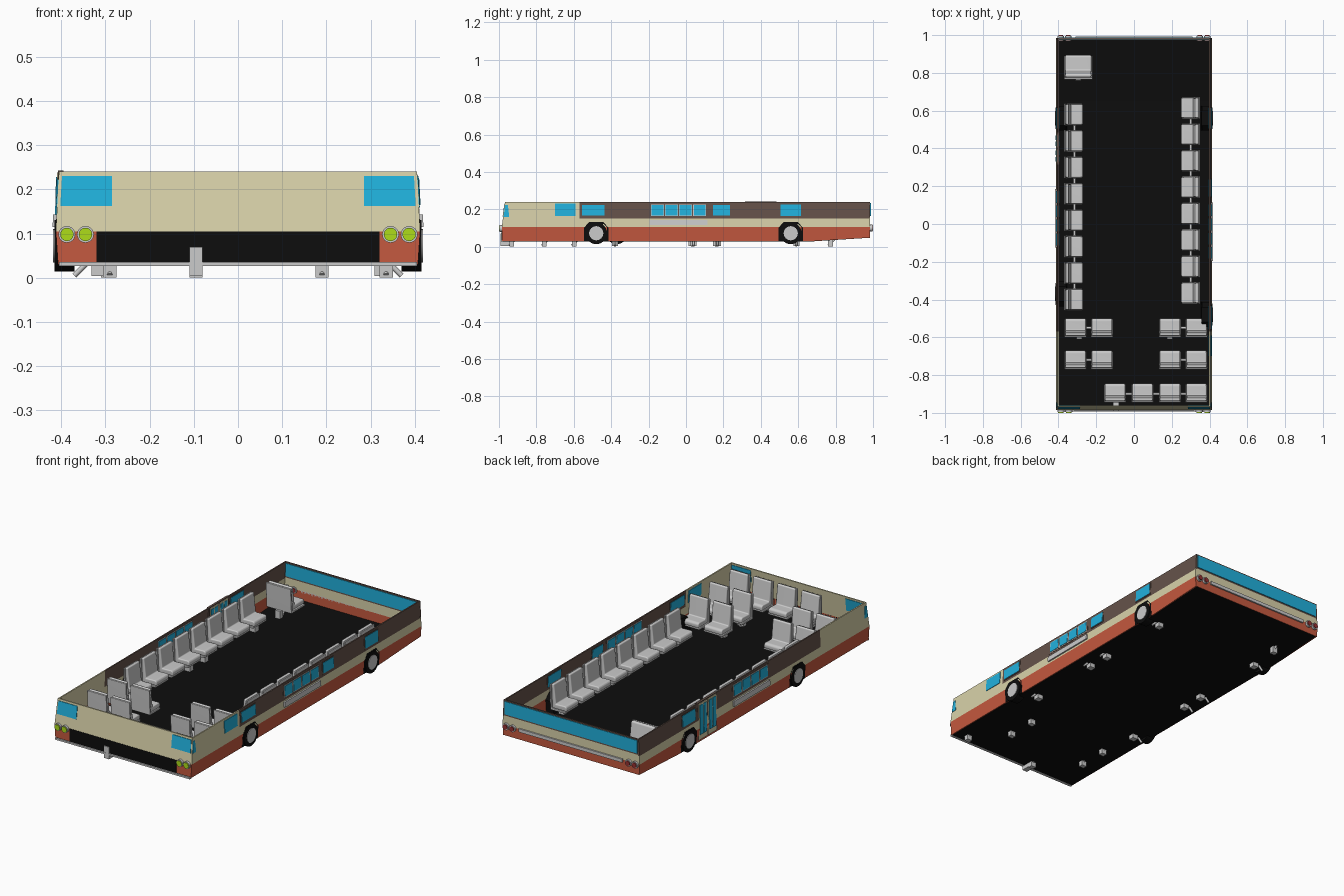
import bpy, bmesh, math
from mathutils import Vector, Matrix

if "Cube" in bpy.data.objects:
    bpy.data.objects.remove(bpy.data.objects["Cube"])


def mat(name, r, g, b):
    m = bpy.data.materials.new(name)
    m.diffuse_color = (r, g, b, 1)
    m.use_nodes = True
    m.node_tree.nodes["Principled BSDF"].inputs["Base Color"].default_value = m.diffuse_color
    return m


CREAM = mat("cream", .69, .64, .40)
RED = mat("red", .56, .10, .05)
BROWN = mat("brown", .13, .085, .068)
BLUE = mat("glass_blue", .015, .44, .72)
BLACK = mat("black", .004, .004, .004)
LIME = mat("lamp_lime", .42, .72, .01)
TAIL = mat("tail_red", .30, .03, .03)


def finish(name, bm, m=None):
    bmesh.ops.recalc_face_normals(bm, faces=bm.faces)
    me = bpy.data.meshes.new(name)
    bm.to_mesh(me)
    bm.free()
    ob = bpy.data.objects.new(name, me)
    bpy.context.collection.objects.link(ob)
    if m:
        me.materials.append(m)
    return ob


def loft(name, a, b, m=None):
    """Closed solid between two matching outlines."""
    bm = bmesh.new()
    va, vb = [bm.verts.new(p) for p in a], [bm.verts.new(p) for p in b]
    bm.faces.new(va)
    bm.faces.new(vb[::-1])
    n = len(a)
    for i in range(n):
        j = (i + 1) % n
        bm.faces.new((va[j], va[i], vb[i], vb[j]))
    return finish(name, bm, m)


def rod(name, p, q, r, m=None, n=24):
    p, q = Vector(p), Vector(q)
    bm = bmesh.new()
    rot = (q - p).to_track_quat('Z', 'Y').to_matrix().to_4x4()
    bmesh.ops.create_cone(bm, cap_ends=True, segments=n, radius1=r, radius2=r, depth=(q - p).length,
                          matrix=Matrix.Translation((p + q) / 2) @ rot)
    for f in bm.faces:
        f.smooth = len(f.verts) == 4
    for e in bm.edges:
        e.smooth = all(len(f.verts) == 4 for f in e.link_faces)
    return finish(name, bm, m)


def box(name, x0, x1, y0, y1, z0, z1, m=None):
    ring = [(x0, y0), (x1, y0), (x1, y1), (x0, y1)]
    return loft(name, [(x, y, z0) for x, y in ring], [(x, y, z1) for x, y in ring], m)


# Body surface: slightly bulged sides, raked front
def wx(z):
    return .405 + .007 * z / .105 if z < .105 else .412 - .007 * (z - .105) / .135


def fy(z):
    return -.985 + max(0, z - .105) / .135 * .018


def at(side, u, z, o):
    return {'R': (wx(z) + o, u, z), 'L': (-wx(z) - o, u, z),
            'F': (u, fy(z) - o, z), 'B': (u, .985 + o, z)}[side]


def panel(name, side, pts, m=None, out=0, inn=.007):
    return loft(name, [at(side, u, z, out) for u, z in pts], [at(side, u, z, -inn) for u, z in pts], m)


def rect(u0, u1, z0, z1):
    return [(u0, z0), (u1, z0), (u1, z1), (u0, z1)]


def window(name, side, u0, u1, z0, z1):
    panel(name + "_frame", side, rect(u0 - .005, u1 + .005, z0 - .005, z1 + .005), BROWN, .002, .009)
    panel(name, side, rect(u0, u1, z0, z1), BLUE, .004, .011)


# Floor pan with rising tail
prof = [(-.985, .027), (.65, .027), (.983, .048), (.983, .056), (.65, .036), (-.985, .036)]
loft("floor", [(-.402, y, z) for y, z in prof], [(.402, y, z) for y, z in prof], BLACK)

# Side walls, wheels, arches
for s, side in ((1, 'R'), (-1, 'L')):
    panel("lower_side", side, [(-.985, .03), (.65, .03), (.985, .048), (.985, .105), (-.985, .105)], RED)
    panel("middle_side", side, rect(-.57, .985, .105, .15), CREAM)
    panel("upper_side", side, rect(-.57, .985, .15, .24), BROWN)
    panel("front_side", side, [(-.985, .105), (-.57, .105), (-.57, .24), (fy(.24), .24)], CREAM)
    panel("corner_window", side, [(-.975, .16), (-.945, .16), (-.952, .222), (-.967, .222)], BLUE, .002)
    for wy in ((-.48, .56) if s > 0 else (-.37, .56)):
        panel("wheel_arch", side, [(wy - .066, .03), (wy + .066, .03), (wy + .066, .1), (wy + .038, .133),
                                   (wy - .038, .133), (wy - .066, .1)], BLACK, .001, .052)
        rod("tyre", (s * .37, wy, .072), (s * .415, wy, .072), .058, BLACK, 28)
        rod("wheel_hub", (s * .40, wy, .072), (s * .418, wy, .072), .038)
    c = -.04 if s > 0 else .03
    panel("side_strip", side, rect(c - .155, c + .155, .115, .143), None, .008)
    panel("window_band", side, rect(c - .155, c + .155, .158, .23), BROWN, .001, .008)
    for i in range(4):
        u = c - .1125 + i * .075
        panel("band_window_frame", side, rect(u - .035, u + .035, .164, .227), None, .002, .009)
        panel("band_window", side, rect(u - .031, u + .031, .168, .223), BLUE, .004, .011)
    window("rear_side_window", side, .505, .615, .165, .226)

# Windows on the right side only
panel("cream_window", 'R', rect(-.70, -.59, .165, .23), BLUE, .003, .010)
window("front_window", 'R', -.555, -.435, .168, .224)
window("middle_window", 'R', .145, .235, .168, .224)

# Entrance door on the left
panel("door_frame", 'L', rect(.315, .485, .04, .243), BROWN, .002, .010)
for y in (.36, .44):
    panel("door_leaf", 'L', rect(y - .035, y + .035, .045, .238), CREAM, .004, .012)
    for d in (-.016, .016):
        panel("door_glass", 'L', rect(y + d - .012, y + d + .012, .07, .228), BLUE, .006, .014)

# Front wall
panel("front_upper", 'F', [(-.412, .105), (.412, .105), (.405, .24), (-.405, .24)], CREAM)
panel("front_lower", 'F', [(-.406, .03), (.406, .03), (.412, .105), (-.412, .105)], RED)
panel("front_grille", 'F', rect(-.32, .32, .036, .105), BLACK, .002)
panel("front_bumper", 'F', rect(-.405, .405, .026, .035), None, .008)
for s in (1, -1):
    panel("front_corner_window", 'F', [(s * .285, .162), (s * .402, .162), (s * .398, .23), (s * .285, .23)],
          BLUE, .003, .010)
    for x in (.345, .387):
        rod("headlight_rim", (s * x, -.975, .098), (s * x, -.996, .098), .019)
        rod("headlight", (s * x, -.98, .098), (s * x, -1, .098), .015, LIME)

# Back wall
panel("back_lower", 'B', [(-.407, .048), (.407, .048), (.412, .105), (-.412, .105)], RED)
panel("back_middle", 'B', rect(-.41, .41, .105, .155), CREAM)
panel("back_upper", 'B', [(-.41, .155), (.41, .155), (.405, .24), (-.405, .24)], BROWN)
panel("back_window", 'B', rect(-.398, .398, .163, .233), BLUE, .003, .010)
panel("back_bar", 'B', rect(-.31, .31, .092, .11), None, .008)
for s in (1, -1):
    for x in (.348, .388):
        rod("tail_rim", (s * x, .972, .1), (s * x, .996, .1), .018)
        rod("tail_light", (s * x, .97, .1), (s * x, 1, .1), .013, TAIL)


# Seats: an L-shaped cushion in a thin shell, facing +y before turning
def seat(x, y, turn=0, k=1.0):
    cushion = [(.05, .092), (.05, .114), (.04, .12), (-.014, .118), (-.026, .222), (-.042, .222), (-.036, .092)]
    shell = [(.046, .082), (.046, .092), (-.034, .094), (-.042, .218), (-.05, .218), (-.044, .082)]
    for name, pts, w, b in (("seat_cushion", cushion, .054, .009), ("seat_shell", shell, .058, .003)):
        ob = loft(name, [(-w * k, a * k, z) for a, z in pts], [(w * k, a * k, z) for a, z in pts])
        ob.location = (x, y, 0)
        ob.rotation_euler.z = turn
        mod = ob.modifiers.new("soft", 'BEVEL')
        mod.width, mod.segments, mod.limit_method = b, 2, 'ANGLE'
        for p in ob.data.polygons:
            p.use_smooth = True
        ob.modifiers.new("normals", 'WEIGHTED_NORMAL')


for i in range(8):
    seat(-.32, .58 - i * .14, -math.pi / 2)
    seat(.30, .615 - i * .14, math.pi / 2)
for x in (-.31, -.17, .19, .33):
    for y in (-.55, -.72):
        seat(x, y)
for x in (-.10, .045, .19, .33):
    seat(x, -.895)
seat(-.295, .83, 0, 1.3)

# Rails joining the seats
rod("left_seat_rail", (-.315, -.42, .08), (-.315, .60, .08), .007, n=12)
rod("right_seat_rail", (.30, -.39, .08), (.30, .63, .08), .007, n=12)
rod("front_seat_rail", (-.12, -.9, .08), (.35, -.9, .08), .007, n=12)
for y in (-.55, -.72):
    for s in (-.24, .26):
        rod("pair_seat_rail", (s - .09, y, .08), (s + .09, y, .08), .007, n=12)

# Pedestals reaching below the floor
for x, ys in ((-.315, (-.38, .03, .16, .59)), (.325, (-.38, .04, .17, .59))):
    for y in ys:
        box("bench_pedestal", x - .016, x + .016, y - .016, y + .016, .004, .085)
        sx = math.copysign(1, x)
        rod("bench_strut", (sx * .37, y, .005), (sx * .29, y, .085), .006, n=10)
for x, y in ((-.29, -.6), (-.29, -.76), (.19, -.6), (.19, -.76), (-.095, -.935), (.335, -.935), (-.295, .77)):
    box("seat_pedestal", x - .015, x + .015, y - .01, y + .015, 0, .085)
    rod("seat_strut", (x, y - .01, .006), (x, y + .07, .085), .006, n=10)
box("front_pedestal_cover", -.11, -.08, -.992, -.93, .005, .07)
